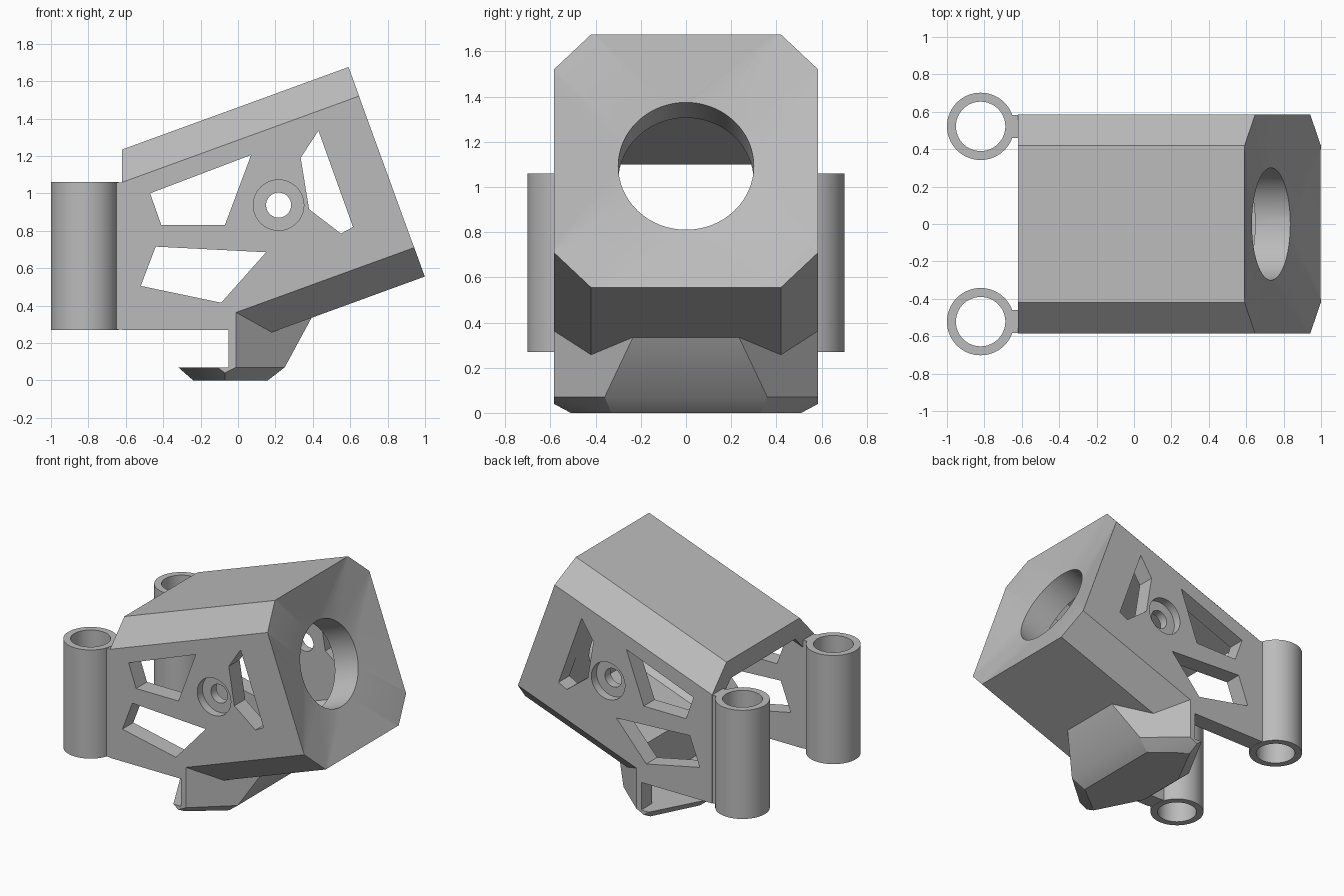
import bpy, bmesh
from math import radians, sin, cos, pi
from mathutils import Matrix, Vector

default = bpy.data.objects.get("Cube")
if default:
    bpy.data.objects.remove(default, do_unlink=True)

grey = bpy.data.materials.new("plain grey")
grey.use_nodes = True
GREY = (0.5, 0.5, 0.5, 1)
grey.diffuse_color = GREY
grey.node_tree.nodes["Principled BSDF"].inputs["Base Color"].default_value = GREY

# Frame of the tilted housing: origin at the centre of its front, x forward
TILT = Matrix.Translation((0.795, 0, 1.115)) @ Matrix.Rotation(radians(-20), 4, 'Y')


def hull(name, points, matrix=Matrix()):
    """Convex solid around the points."""
    bm = bmesh.new()
    for p in points:
        bm.verts.new(matrix @ Vector(p))
    res = bmesh.ops.convex_hull(bm, input=bm.verts)
    loose = {g for g in res["geom_interior"] + res["geom_unused"]
             if isinstance(g, bmesh.types.BMVert)}
    bmesh.ops.delete(bm, geom=list(loose), context='VERTS')
    bmesh.ops.dissolve_limit(bm, angle_limit=radians(0.2), verts=bm.verts, edges=bm.edges)
    bmesh.ops.recalc_face_normals(bm, faces=bm.faces)
    mesh = bpy.data.meshes.new(name)
    bm.to_mesh(mesh)
    bm.free()
    mesh.materials.append(grey)
    obj = bpy.data.objects.new(name, mesh)
    bpy.context.collection.objects.link(obj)
    return obj


def box(name, x, y, z):
    return hull(name, [(a, b, c) for a in x for b in y for c in z])


def mirrored(points):
    return [(x, s * y, z) for x, y, z in points for s in (-1, 1)]


def octagon(u, w, h, c):
    return [(u, sy * a, sz * b) for sy in (-1, 1) for sz in (-1, 1)
            for a, b in ((w, h - c), (w - c, h))]


def circle(r, n=64):
    return [(r * cos(2 * pi * i / n), r * sin(2 * pi * i / n)) for i in range(n)]


def combine(target, tool, operation):
    mod = target.modifiers.new("combine", 'BOOLEAN')
    mod.operation, mod.solver, mod.object = operation, 'EXACT', tool
    bpy.context.view_layer.objects.active = target
    bpy.ops.object.modifier_apply(modifier=mod.name)
    bpy.data.objects.remove(tool, do_unlink=True)


def smooth(obj):
    bpy.ops.object.select_all(action='DESELECT')
    obj.select_set(True)
    bpy.context.view_layer.objects.active = obj
    bpy.ops.object.shade_smooth_by_angle(angle=radians(30))


# Housing: tilted chamfered tube, straight rear walls and the neck below
W, H, C = 0.585, 0.596, 0.165
body = hull("housing", octagon(-2, W, H, C) + octagon(0, W, H, C), TILT)
combine(body, box("rear", (-0.7, -0.03), (-W, W), (0.2, 1.0)), 'UNION')
neck = [(-0.1, W, 0.07), (-0.01, W, 0.07), (0.25, 0.36, 0.07), (0.25, 0.36, 0.15),
        (0.456, 0.18, 0.45), (-0.01, W, 0.45), (-0.1, W, 0.45)]
combine(body, hull("neck", mirrored(neck)), 'UNION')

# Trim the back and the underside, then hollow out
cutters = [
    box("trim_back", (-3, -0.62), (-2, 2), (-2, 3)),
    box("trim_under", (-3, -0.05), (-2, 2), (-2, 0.27)),
    hull("tube_cavity", octagon(-2.3, 0.46, 0.47, 0.09) + octagon(-0.266, 0.46, 0.47, 0.09), TILT),
    box("rear_cavity", (-1, -0.04), (-0.46, 0.46), (-0.5, 0.8)),
    hull("neck_cavity", mirrored([(x, y, z) for z in (0, 0.42)
                                  for x, y in ((-0.2, 0.46), (-0.03, 0.46), (0.14, 0.31))])),
]

# Dished front with a round opening
dish = octagon(0.01, W * 1.08, H * 1.08, C * 1.08) + [(-0.066, a, b) for a, b in circle(0.3)]
cutters.append(hull("dish", dish, TILT))
cutters.append(hull("opening", [(u, a, b) for u in (-0.6, 0.2) for a, b in circle(0.3)], TILT))

# Side windows
windows = [
    [(-0.47, 1.0), (0.07, 1.205), (-0.07, 0.83), (-0.41, 0.83)],
    [(-0.44, 0.715), (0.15, 0.685), (-0.09, 0.415), (-0.52, 0.505)],
    [(0.43, 1.335), (0.335, 1.19), (0.38, 0.915), (0.55, 0.785), (0.615, 0.82)],
]
for outline in windows:
    cutters.append(hull("window", [(x, y, z) for x, z in outline for y in (-1, 1)]))

# Counterbored pivot holes
for r, y0, y1 in ((0.067, -1, 1), (0.135, 0.525, 1), (0.135, -1, -0.525)):
    cutters.append(hull("pivot", [(0.217 + a, y, 0.937 + b)
                                  for a, b in circle(r, 48) for y in (y0, y1)]))
for cutter in cutters:
    combine(body, cutter, 'DIFFERENCE')

# Bevelled foot plate
foot = [(0.25, 0.36, 0.07), (-0.01, W, 0.07), (-0.11, W, 0.07), (-0.07, W, 0.04),
        (-0.32, 0.2, 0.07), (0.16, 0.33, 0), (-0.07, 0.51, 0), (-0.24, 0.18, 0)]
combine(body, hull("foot", mirrored(foot)), 'UNION')
smooth(body)

# Rear mounting sleeves with their webs
for side, s in (("left", 1), ("right", -1)):
    def column(name, r, z0, z1):
        return hull(name, [(-0.82 + a, s * 0.522 + b, z) for a, b in circle(r) for z in (z0, z1)])
    sleeve = column(side + "_sleeve", 0.18, 0.27, 1.06)
    combine(sleeve, box("web", (-0.67, -0.61), (s * 0.46, s * 0.583), (0.272, 1.058)), 'UNION')
    combine(sleeve, column("bore", 0.132, 0, 2), 'DIFFERENCE')
    smooth(sleeve)
